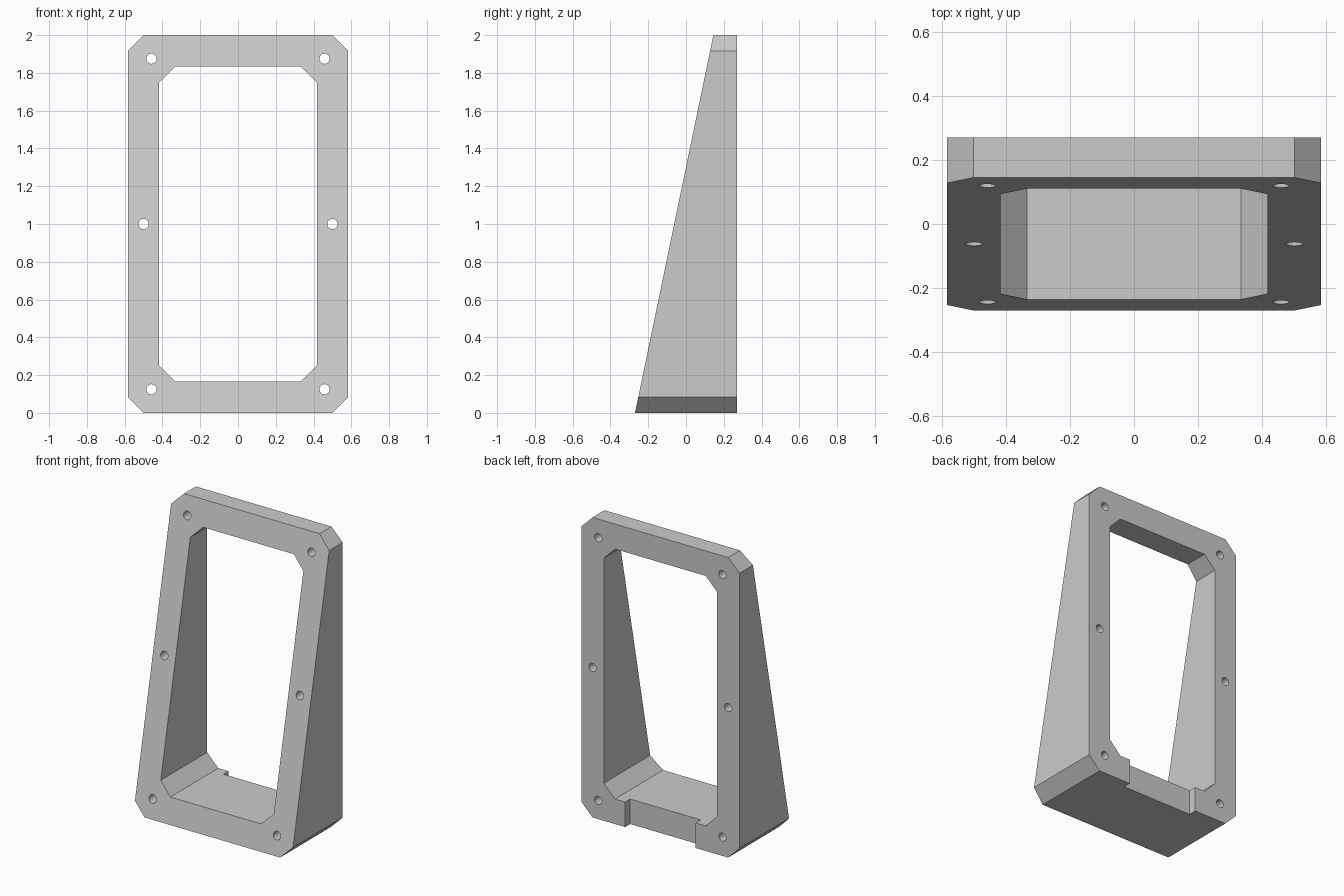
import bpy, bmesh, math

if "Cube" in bpy.data.objects:
    bpy.data.objects.remove(bpy.data.objects["Cube"], do_unlink=True)

BACK = 0.27
SLOPE = 0.415 / 2


def front_y(z):
    return -BACK + SLOPE * z


def chamfered(half_x, low, high, cut):
    """Rectangle outline in x and z with cut corners."""
    return [(-half_x + cut, low), (half_x - cut, low), (half_x, low + cut),
            (half_x, high - cut), (half_x - cut, high), (-half_x + cut, high),
            (-half_x, high - cut), (-half_x, low + cut)]


def prism(name, outline, near, far):
    """Solid along y; near is a function of height, far is a constant."""
    bm = bmesh.new()
    front = [bm.verts.new((x, near(z), z)) for x, z in outline]
    back = [bm.verts.new((x, far, z)) for x, z in outline]
    bm.faces.new(front)
    bm.faces.new(back[::-1])
    n = len(outline)
    for i in range(n):
        j = (i + 1) % n
        bm.faces.new((front[j], front[i], back[i], back[j]))
    bmesh.ops.recalc_face_normals(bm, faces=bm.faces)
    mesh = bpy.data.meshes.new(name)
    bm.to_mesh(mesh)
    bm.free()
    obj = bpy.data.objects.new(name, mesh)
    bpy.context.collection.objects.link(obj)
    return obj


def subtract(target, cutter):
    mod = target.modifiers.new("cut", 'BOOLEAN')
    mod.operation = 'DIFFERENCE'
    mod.solver = 'EXACT'
    mod.object = cutter
    bpy.context.view_layer.objects.active = target
    bpy.ops.object.modifier_apply(modifier=mod.name)
    bpy.data.objects.remove(cutter, do_unlink=True)


# Wedge-shaped frame body with the slanted front
frame = prism("wedge_frame", chamfered(0.583, 0, 2, 0.083), front_y, BACK)

# Large opening
subtract(frame, prism("opening_cutter", chamfered(0.417, 0.167, 1.833, 0.083),
                      lambda z: -1, 1))

# Notch across the lower back edge
notch = [(-0.26, -0.1), (0.26, -0.1), (0.26, 0.3), (-0.26, 0.3)]
subtract(frame, prism("notch_cutter", notch, lambda z: BACK - 0.053, 1))

# Screw holes on both sides
for side in (-1, 1):
    for x, z in ((0.458, 0.125), (0.5, 1), (0.458, 1.875)):
        ring = [(side * x + 0.027 * math.cos(a), z + 0.027 * math.sin(a))
                for a in (math.tau * i / 32 for i in range(32))]
        subtract(frame, prism("hole_cutter", ring, lambda h: -1, 1))

# Plain grey finish
grey = bpy.data.materials.new("light_grey")
grey.use_nodes = True
colour = (0.6, 0.6, 0.6, 1)
grey.diffuse_color = colour
grey.node_tree.nodes["Principled BSDF"].inputs["Base Color"].default_value = colour
frame.data.materials.clear()
frame.data.materials.append(grey)

# Smooth hole walls, sharp frame edges
bpy.ops.object.select_all(action='DESELECT')
frame.select_set(True)
bpy.context.view_layer.objects.active = frame
bpy.ops.object.shade_smooth_by_angle(angle=math.radians(30))
